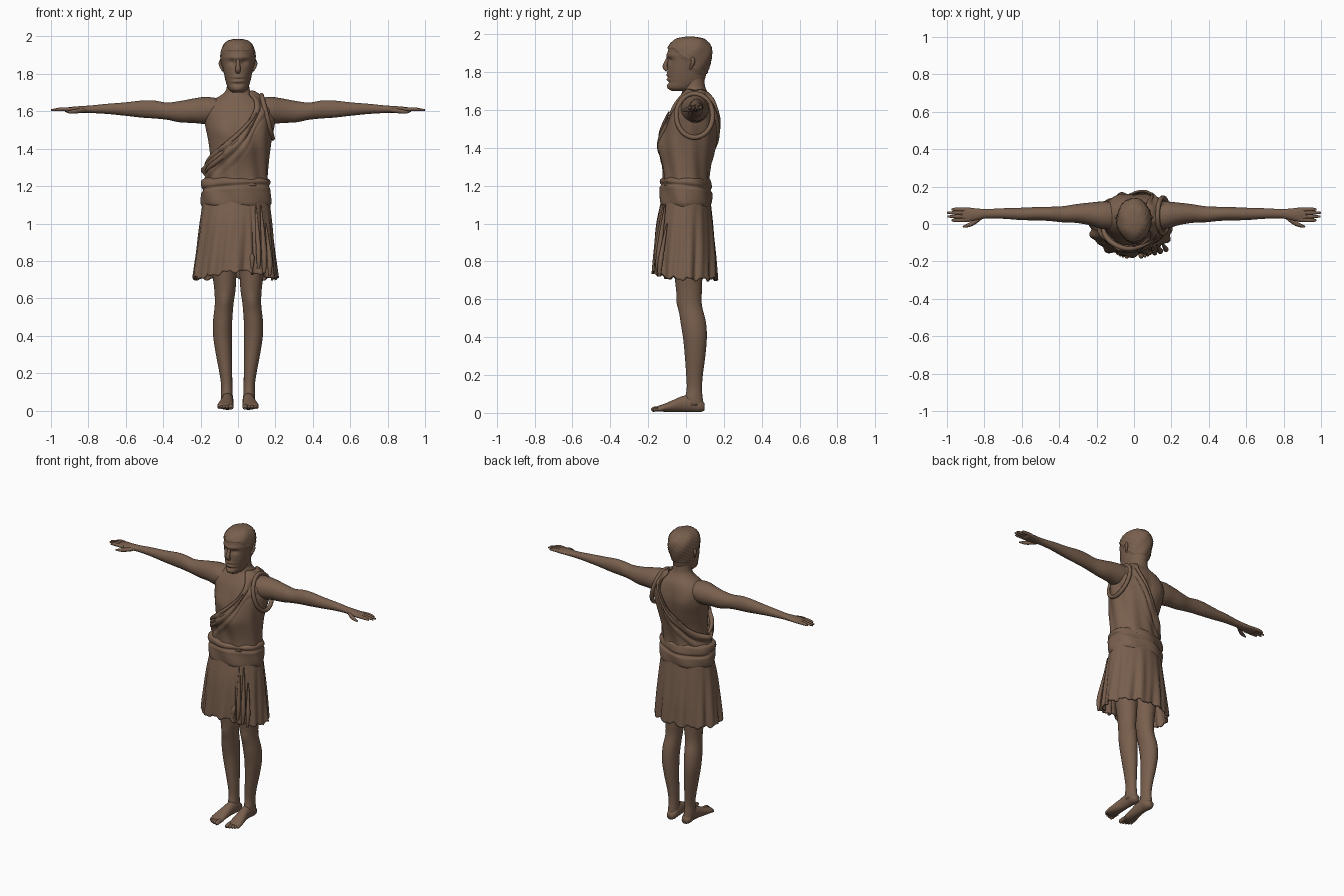
import bpy, bmesh, math
from mathutils import Vector

mat = bpy.data.materials.new("warm brown clay")
mat.diffuse_color = (0.19, 0.115, 0.075, 1)
TAU = 2 * math.pi


def at(keys, t):
    """Smooth (hermite) lookup in rows of (t, values...)."""
    n = len(keys)
    t = min(max(t, keys[0][0]), keys[-1][0])
    i = max(j for j in range(n - 1) if keys[j][0] <= t)
    a, b = keys[i], keys[i + 1]
    p, q = keys[max(i - 1, 0)], keys[min(i + 2, n - 1)]
    h = b[0] - a[0]
    s = (t - a[0]) / h
    out = []
    for k in range(1, len(a)):
        m0 = (b[k] - p[k]) / (b[0] - p[0]) * h
        m1 = (q[k] - a[k]) / (q[0] - a[0]) * h
        out.append((2*s**3 - 3*s*s + 1) * a[k] + (s**3 - 2*s*s + s) * m0
                   + (3*s*s - 2*s**3) * b[k] + (s**3 - s*s) * m1)
    return out


def bump(x, c, w):
    return math.exp(-((x - c) / w) ** 2)


def grid(name, point, rows, cols, caps=True, mirror=False, thick=0):
    """Closed rings of points joined into a skin."""
    bm = bmesh.new()
    R = [[bm.verts.new(point(TAU * j / cols - math.pi, i / (rows - 1))) for j in range(cols)]
         for i in range(rows)]
    for r0, r1 in zip(R, R[1:]):
        for j in range(cols):
            k = (j + 1) % cols
            bm.faces.new((r0[j], r0[k], r1[k], r1[j]))
    if caps:
        bm.faces.new(R[0])
        bm.faces.new(R[-1])
    bmesh.ops.recalc_face_normals(bm, faces=bm.faces)
    me = bpy.data.meshes.new(name)
    bm.to_mesh(me)
    bm.free()
    me.polygons.foreach_set("use_smooth", [True] * len(me.polygons))
    me.materials.append(mat)
    ob = bpy.data.objects.new(name, me)
    bpy.context.collection.objects.link(ob)
    if mirror:
        ob.modifiers.new("Mirror", 'MIRROR').use_mirror_merge = False
    if thick:
        m = ob.modifiers.new("Solidify", 'SOLIDIFY')
        m.thickness, m.offset = thick, 0
    return ob


def ring(keys, axis, a, t, off=0.0):
    """Point on the cross-section at t; rows are (t, centre, centre, radius, radius)."""
    c, d, ru, rv = at(keys, t)
    u, v = c + (ru + off) * math.cos(a), d + (rv + off) * math.sin(a)
    return {'z': (u, v, t), 'x': (t, u, v), 'y': (u, t, v)}[axis]


def loft(name, keys, axis, rows=40, cols=32, disp=None, mirror=False):
    lo, hi = keys[0][0], keys[-1][0]

    def point(a, s):
        t = lo + (hi - lo) * s
        p = ring(keys, axis, a, t)
        return ring(keys, axis, a, t, disp(p, a)) if disp else p
    return grid(name, point, rows, cols, mirror=mirror)


def tube(name, pts, radii, closed=False):
    cu = bpy.data.curves.new(name, 'CURVE')
    cu.dimensions, cu.bevel_depth, cu.bevel_resolution = '3D', 1.0, 3
    cu.use_fill_caps = True
    sp = cu.splines.new('NURBS')
    sp.points.add(len(pts) - 1)
    for p, co, r in zip(sp.points, pts, radii):
        p.co, p.radius = (*co, 1), r
    sp.use_endpoint_u, sp.use_cyclic_u, sp.order_u, sp.resolution_u = not closed, closed, 3, 6
    cu.materials.append(mat)
    bpy.context.collection.objects.link(bpy.data.objects.new(name, cu))


# Head with sockets, brow, mouth and curly hair
head = [(1.70, 0, -.03, .03, .045), (1.715, 0, -.02, .048, .078), (1.75, 0, -.002, .063, .096),
        (1.80, 0, .005, .075, .104), (1.85, 0, .014, .084, .112), (1.89, 0, .018, .088, .116),
        (1.93, 0, .02, .084, .11), (1.96, 0, .021, .07, .089), (1.98, 0, .022, .045, .058),
        (1.987, 0, .022, .012, .015)]


def head_shape(p, a):
    x, y, z = p
    front = 1 if y < 0 else 0
    d = -.012 * front * bump(abs(x), .034, .018) * bump(z, 1.862, .016)
    d += .006 * front * bump(z, 1.888, .012) * bump(x, 0, .06)
    d += front * bump(x, 0, .028) * (.005 * bump(z, 1.783, .008) - .004 * bump(z, 1.772, .005)
                                     + .005 * bump(z, 1.76, .007) - .008 * bump(z, 1.745, .008))
    if z > 1.925 - max(0, y + .06) * 1.1 and z > 1.79:
        d += .005 + .003 * math.sin(11 * a + 90 * z) * math.sin(140 * z + 5 * a)
    return d


loft("head", head, 'z', 72, 64, head_shape)
tube("nose", [(0, -.092, 1.882), (0, -.104, 1.85), (0, -.115, 1.823), (0, -.098, 1.812)],
     [.009, .011, .014, .013])
for s in (-1, 1):
    tube("ear", [(s*.085, .03, 1.875), (s*.094, .038, 1.868), (s*.092, .036, 1.84), (s*.08, .02, 1.815)],
         [.006, .011, .01, .005])

# Torso and neck
torso = [(1.05, -.008, 0, .165, .12), (1.15, -.006, 0, .155, .112), (1.25, -.002, 0, .145, .105),
         (1.35, 0, .005, .148, .117), (1.45, 0, .018, .16, .132), (1.54, 0, .034, .178, .128),
         (1.61, 0, .043, .18, .112), (1.66, 0, .05, .135, .09), (1.69, 0, .048, .085, .07),
         (1.72, 0, .042, .062, .06), (1.80, 0, .035, .058, .058)]


def torso_shape(p, a):
    x, y, z = p
    if y < .03:
        return (.012 * bump(abs(x), .075, .05) * bump(z, 1.5, .05)
                - .006 * bump(x, 0, .015) * bump(z, 1.5, .12))
    return (.01 * bump(abs(x), .09, .04) * bump(z, 1.55, .07)
            - .012 * bump(x, 0, .02) * bump(z, 1.45, .15))


loft("torso", torso, 'z', 64, 64, torso_shape)

# Arms, hands and fingers
arm = [(.08, .045, 1.61, .07, .055), (.17, .047, 1.605, .073, .072), (.24, .054, 1.603, .06, .065),
       (.31, .056, 1.598, .05, .057), (.38, .052, 1.601, .043, .046), (.45, .054, 1.61, .038, .048),
       (.51, .055, 1.612, .036, .046), (.6, .054, 1.612, .033, .036), (.7, .056, 1.613, .028, .027),
       (.79, .055, 1.611, .025, .02), (.84, .052, 1.61, .031, .018), (.89, .05, 1.609, .038, .015),
       (.925, .05, 1.608, .036, .011)]
loft("arm", arm, 'x', 60, 28, mirror=True)
for s in (-1, 1):
    for y, tip in ((.02, .975), (.04, .997), (.06, 1.0), (.078, .975)):
        tube("finger", [(s*.88, y*.9 + .005, 1.609), (s*.93, y, 1.612), (s*.96, y, 1.61), (s*tip, y, 1.606)],
             [.011, .011, .01, .005])
    tube("thumb", [(s*.82, .035, 1.606), (s*.855, .008, 1.602), (s*.885, -.008, 1.598), (s*.915, -.015, 1.595)],
         [.012, .013, .011, .005])

# Legs
leg = [(.04, .058, .045, .032, .05), (.08, .06, .042, .032, .046), (.13, .06, .044, .03, .04),
       (.2, .065, .045, .034, .044), (.3, .075, .048, .043, .054), (.4, .083, .047, .05, .063),
       (.48, .082, .038, .051, .067), (.57, .074, .022, .05, .062), (.65, .07, .016, .057, .068),
       (.75, .074, .012, .066, .076), (1.0, .084, 0, .08, .095)]
loft("leg", leg, 'z', 60, 32,
     lambda p, a: .008 * bump(p[2], .58, .04) * bump(a, -math.pi / 2, .5), True)
# Feet and toes
foot = [(-.15, .07, .022, .036, .014), (-.12, .068, .026, .043, .02), (-.07, .063, .036, .039, .031),
        (-.02, .058, .047, .033, .041), (.03, .056, .05, .032, .045), (.075, .056, .037, .032, .033),
        (.098, .056, .032, .02, .02)]
loft("foot", foot, 'y', 30, 28, mirror=True)
for s in (-1, 1):
    for x, tip, r in ((.038, -.182, .014), (.058, -.178, .01), (.074, -.172, .01), (.089, -.163, .009), (.102, -.152, .008)):
        tube("toe", [(s*x, -.12, .022), (s*x, tip + .02, .022), (s*x, tip + .006, .016), (s*x, tip, .013)],
             [r, r, r, r * .5])

# One-shouldered tunic: follows the torso up to a slanted neckline
neckline = [(-math.pi, 1.3), (-2.4, 1.375), (-1.57, 1.48), (-1.2, 1.57), (-.85, 1.69), (0, 1.7),
            (.85, 1.69), (1.15, 1.6), (1.57, 1.47), (2.4, 1.345), (math.pi, 1.3)]


def tunic_point(a, s):
    top = at(neckline, a)[0]
    z = 1.2 + (top - 1.2) * s
    d = top - z
    front = 1 if a < 0 else 0
    off = .011 + .006 * math.sin(d * 95 + 2 * a) * bump(d, .05, .07) + .008 * bump(d, .015, .014)
    off += .02 * front * bump(z, 1.4, .06) * bump(a, -1.7, .7)
    off += .02 * bump(abs(a), math.pi, .6) * bump(z, 1.28, .05)
    off += .004 * math.sin(9 * a + 14 * z)
    return ring(torso, 'z', a, z, off)


grid("tunic", tunic_point, 50, 128, False, thick=.012)
# Rolled edge around the left armhole
tube("armhole_roll", [(.155 - .03 * math.sin(b), .045 + .098 * math.cos(b), 1.57 + .118 * math.sin(b))
                      for b in (TAU * i / 14 for i in range(14))], [.013] * 14, True)
# Gathered folds across the chest and at the right hip
for k in range(3):
    tube("chest_fold", [(.1 - .01 * k, -.09, 1.59 - .03 * k), (.02, -.137, 1.49 - .028 * k),
                        (-.08, -.128, 1.41 - .025 * k), (-.165, -.065, 1.335 - .022 * k),
                        (-.172, .01, 1.31 - .02 * k)], [.004, .013, .014, .015, .008])

# Waist sash, wound in two layers
sash = [(1.09, -.01, 0, .178, .128), (1.11, -.011, 0, .187, .136), (1.17, -.011, 0, .187, .136),
        (1.23, -.012, -.004, .185, .13), (1.245, -.01, -.002, .16, .115)]
loft("waist_sash", sash, 'z', 40, 96,
     lambda p, a: .004 * math.sin(6 * a + 25 * p[2]) - .009 * bump(p[2], 1.19 + .018 * math.sin(a + 2.5), .01))

# Skirt with folds that deepen toward a ragged hem
skirt = [(.66, -.015, -.005, .225, .165), (.75, -.015, -.006, .216, .162), (.85, -.014, -.006, .205, .157),
         (1.0, -.012, -.006, .189, .144), (1.13, -.01, 0, .172, .124)]


def skirt_point(a, s):
    hem = .705 + .04 * bump(a, -1.5, .75) + .007 * math.sin(13 * a) + .004 * math.sin(29 * a)
    z = 1.13 + (hem - 1.13) * s
    off = s * (.007 * math.sin(11 * a + .5) + .005 * math.sin(19 * a + 2 + 3 * s))
    off += -.03 * s * bump(a, -1.08, .05) + .014 * s * bump(a, -.92, .09)
    return ring(skirt, 'z', a, z, off)


grid("skirt", skirt_point, 40, 192, False, thick=.01)
# Loose cloth ends hanging beside the front opening
for x, top, low, r in ((.105, 1.1, .76, .012), (.135, 1.1, .735, .013), (.165, 1.0, .72, .012), (.07, .9, .76, .011)):
    y = -.12 + .3 * max(0, x - .1)
    tube("hanging_fold", [(x * .9, y, top), (x, y - .025, (top + low) / 2), (x + .008, y - .038, low + .06),
                          (x + .004, y - .04, low)], [.004, r, r * 1.3, r * .6])
